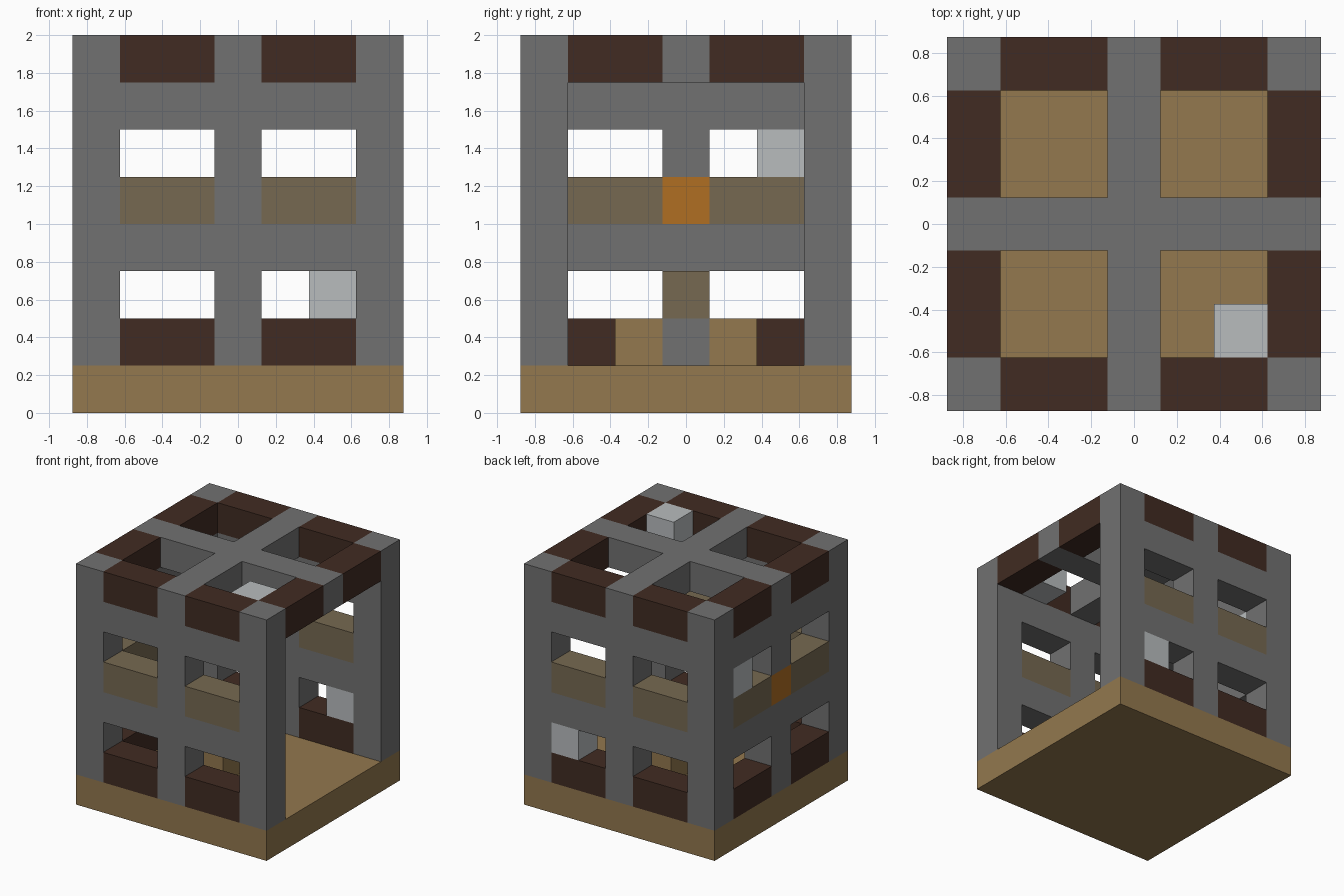
import bpy
import bmesh
from mathutils import Vector

default = bpy.data.objects.get("Cube")
if default:
    bpy.data.objects.remove(default, do_unlink=True)

CELL = 0.25  # the whole house sits on a grid of cubes


def material(name, rgb):
    def linear(v):
        v /= 255
        return v / 12.92 if v <= 0.04045 else ((v + 0.055) / 1.055) ** 2.4
    colour = [linear(v) for v in rgb] + [1.0]
    mat = bpy.data.materials.new(name)
    mat.use_nodes = True
    mat.diffuse_color = colour
    mat.node_tree.nodes["Principled BSDF"].inputs["Base Color"].default_value = colour
    return mat


STONE = material("grey stone", (113, 113, 113))
PLANK = material("tan planks", (147, 120, 78))
DARK = material("dark brown wood", (65, 43, 34))
TAUPE = material("taupe wood", (118, 105, 81))
PALE = material("pale grey", (184, 188, 190))
ORANGE = material("orange", (176, 110, 34))


def block(name, mat, lo, hi=None):
    """Box filling the grid cells lo..hi inclusive; x and y cells count from the middle."""
    hi = hi or lo
    a = Vector((min(lo[0], hi[0]) - 0.5, min(lo[1], hi[1]) - 0.5, lo[2])) * CELL
    b = Vector((max(lo[0], hi[0]) + 0.5, max(lo[1], hi[1]) + 0.5, hi[2] + 1)) * CELL
    bm = bmesh.new()
    bmesh.ops.create_cube(bm, size=1)
    for v in bm.verts:
        v.co = (a + b) / 2 + v.co * (b - a)
    mesh = bpy.data.meshes.new(name)
    bm.to_mesh(mesh)
    bm.free()
    mesh.materials.append(mat)
    obj = bpy.data.objects.new(name, mesh)
    bpy.context.collection.objects.link(obj)
    return obj


# Each wall maps a position along it and a level to a grid cell
WALLS = {
    "front": lambda t, z: (t, -3, z),
    "back": lambda t, z: (t, 3, z),
    "right": lambda t, z: (-3, t, z),
    "left": lambda t, z: (3, t, z),
}

# Floor slab
block("floor", PLANK, (-3, -3, 0), (3, 3, 0))

# Corner posts
for x in (-3, 3):
    for y in (-3, 3):
        block("corner_post", STONE, (x, y, 1), (x, y, 7))

# Walls: rails, sills and parapets on each half; the left wall is open below the roof
for wall, cell in WALLS.items():
    for side in (-1, 1):
        near, far = side, side * 2
        block(wall + "_parapet", DARK, cell(near, 7), cell(far, 7))
        if wall == "left":
            continue
        block(wall + "_lower_sill", DARK, cell(near, 1), cell(far, 1))
        block(wall + "_upper_sill", TAUPE, cell(near, 4), cell(far, 4))
        for level in (3, 6):
            block(wall + "_rail", STONE, cell(near, level), cell(far, level))

# Middle posts, the right one broken by an orange block
for wall in ("front", "back"):
    block(wall + "_middle_post", STONE, WALLS[wall](0, 1), WALLS[wall](0, 6))
block("right_post_lower", STONE, (-3, 0, 1), (-3, 0, 3))
block("right_post_inlay", ORANGE, (-3, 0, 4))
block("right_post_upper", STONE, (-3, 0, 5), (-3, 0, 6))

# Crossed roof beams
block("roof_beam", STONE, (-3, 0, 7), (3, 0, 7))
for side in (-1, 1):
    block("roof_cross_beam", STONE, (0, side, 7), (0, side * 3, 7))

# Table between two seats
block("table_base", STONE, (0, 0, 1))
block("table_top", TAUPE, (0, 0, 2))
for side in (-1, 1):
    block("seat", PLANK, (0, side, 1))

# Pale blocks set in two windows and the roof opening
block("back_window_block", PALE, (2, 3, 2))
block("right_window_block", PALE, (-3, 2, 5))
block("roof_block", PALE, (2, -2, 7))
